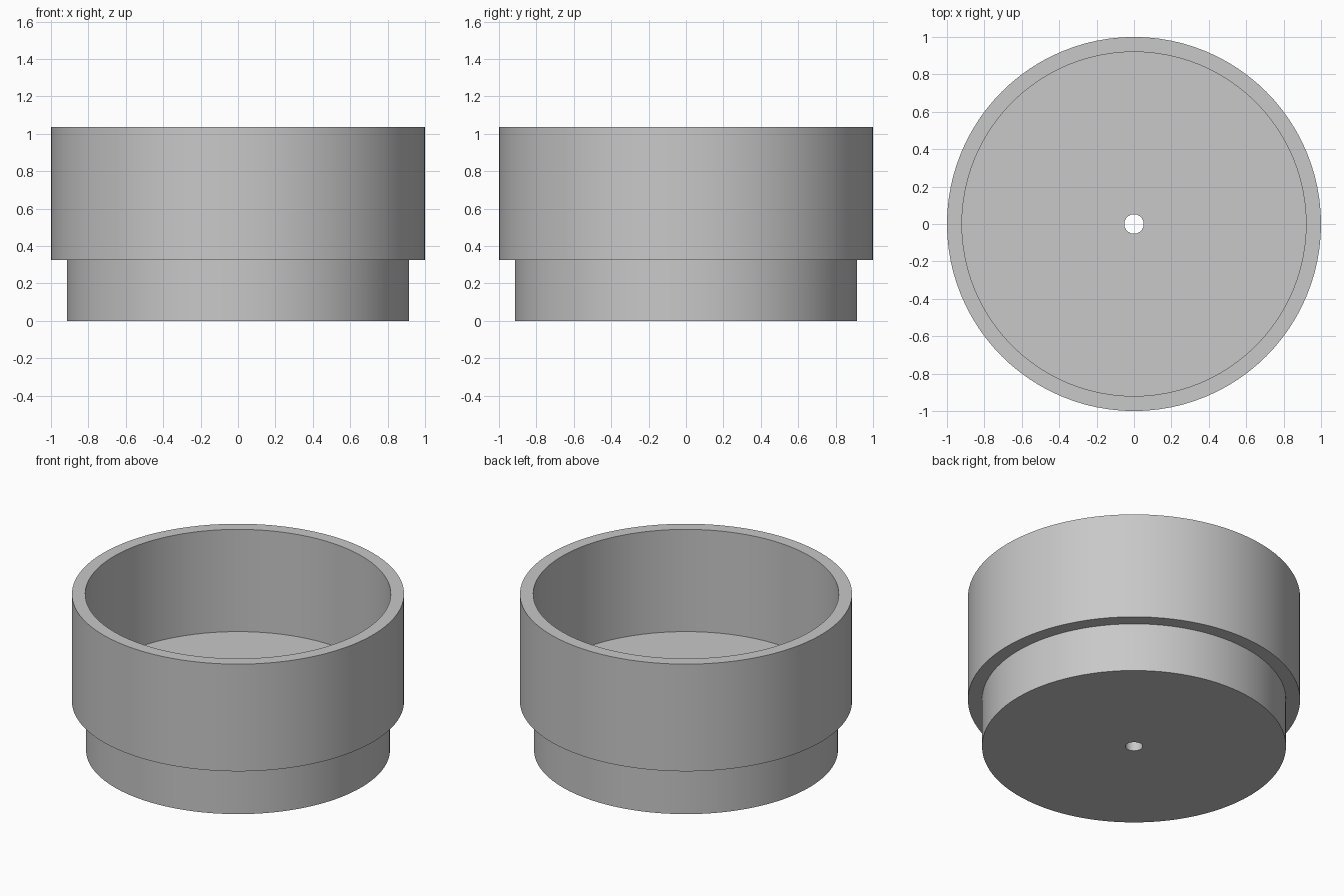
import bpy
import bmesh
import math

cube = bpy.data.objects.get("Cube")
if cube:
    bpy.data.objects.remove(cube, do_unlink=True)

SEGMENTS = 96
OUTER, INNER, BASE, HOLE = 1.0, 0.92, 0.915, 0.052   # radii
TOP, LIP, FLOOR = 1.036, 0.324, 0.357                # heights


def flat_material(name, color):
    mat = bpy.data.materials.new(name)
    mat.use_nodes = True
    mat.diffuse_color = color
    mat.node_tree.nodes["Principled BSDF"].inputs["Base Color"].default_value = color
    return mat


def lathe(name, profile, mat):
    """Revolve a closed (radius, height) profile around z."""
    bm = bmesh.new()
    verts = [bm.verts.new((r, 0, z)) for r, z in profile]
    edges = [bm.edges.new((v, verts[i - 1])) for i, v in enumerate(verts)]
    bmesh.ops.spin(bm, geom=verts + edges, cent=(0, 0, 0), axis=(0, 0, 1),
                   angle=math.tau, steps=SEGMENTS, use_merge=True)
    bmesh.ops.remove_doubles(bm, verts=bm.verts, dist=0.0001)
    bmesh.ops.recalc_face_normals(bm, faces=bm.faces)
    mesh = bpy.data.meshes.new(name)
    bm.to_mesh(mesh)
    bm.free()
    mesh.materials.append(mat)
    obj = bpy.data.objects.new(name, mesh)
    bpy.context.collection.objects.link(obj)
    bpy.ops.object.select_all(action="DESELECT")
    obj.select_set(True)
    bpy.context.view_layer.objects.active = obj
    bpy.ops.object.shade_smooth_by_angle(angle=math.radians(30))
    return obj


grey = flat_material("light_grey", (0.58, 0.58, 0.58, 1))

# Open cup with a stepped-in base and a drain hole through its floor
lathe("stepped_cup", [
    (HOLE, 0), (BASE, 0), (BASE, LIP), (OUTER, LIP),
    (OUTER, TOP), (INNER, TOP), (INNER, FLOOR), (HOLE, FLOOR),
], grey)
